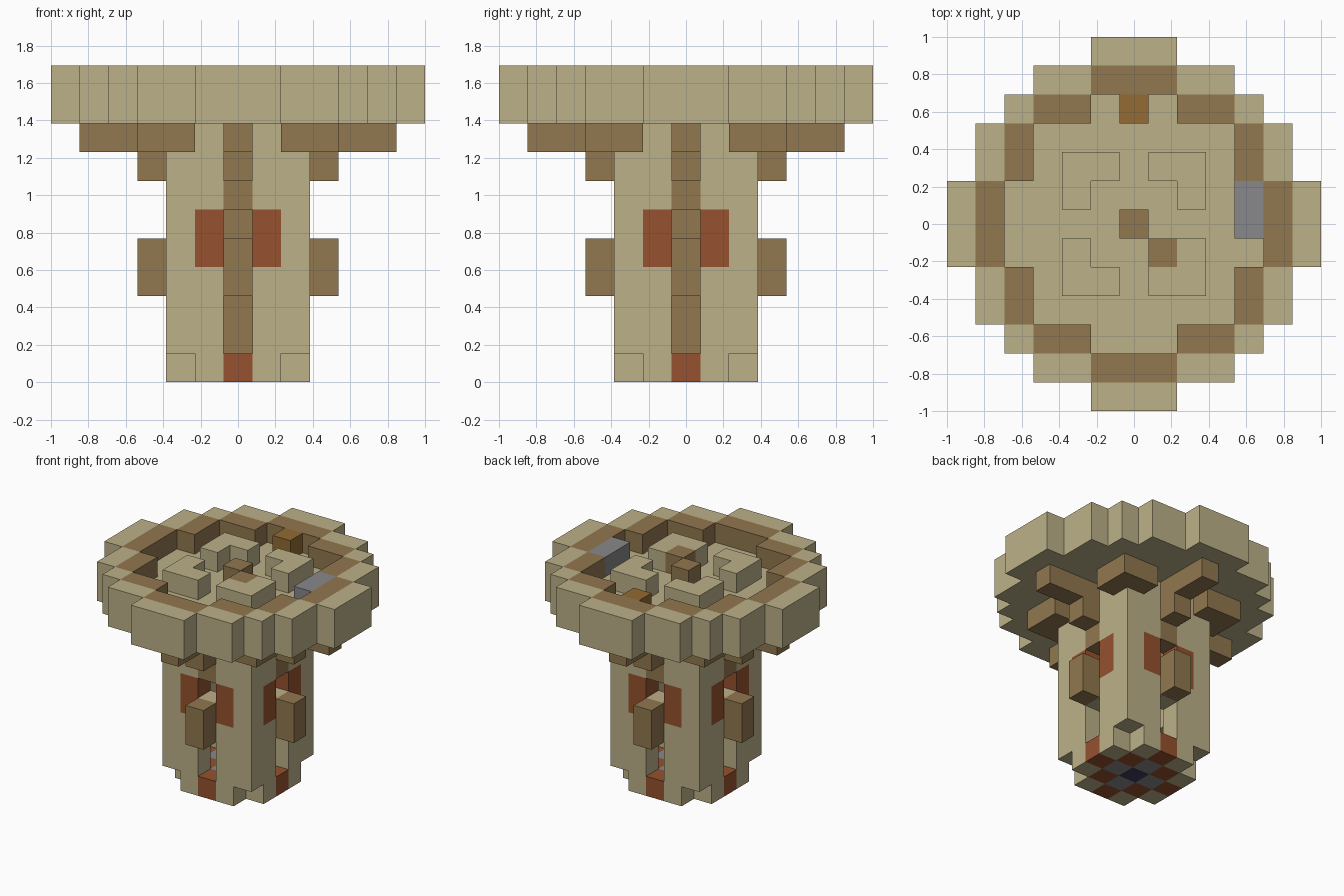
import bpy
import bmesh
from mathutils import Vector

UNIT = 2 / 13  # edge of one building block

if "Cube" in bpy.data.objects:
    bpy.data.objects.remove(bpy.data.objects["Cube"], do_unlink=True)


def make_material(name, rgb):
    """Flat colour from 0-255 display values, stored as linear."""
    lin = [((c / 255 + 0.055) / 1.055) ** 2.4 for c in rgb]
    mat = bpy.data.materials.new(name)
    mat.use_nodes = True
    mat.diffuse_color = (*lin, 1)
    bsdf = mat.node_tree.nodes["Principled BSDF"]
    bsdf.inputs["Base Color"].default_value = (*lin, 1)
    bsdf.inputs["Roughness"].default_value = 0.9
    return mat


SAND = make_material("sandstone", (188, 177, 137))
WOOD = make_material("brown_wood", (145, 119, 79))
CLAY = make_material("red_clay", (150, 81, 46))
AMBER = make_material("amber_wood", (147, 107, 51))
GREY = make_material("grey_stone", (136, 135, 138))
INDIGO = make_material("dark_indigo", (62, 58, 92))

parts = {}   # name -> (material, cells)
owner = {}   # cell -> part name, later parts replace earlier ones


def box(xs, ys, zs):
    """Cells of a block, with inclusive ranges about the centre axis."""
    return {(x, y, z)
            for x in range(xs[0], xs[1] + 1)
            for y in range(ys[0], ys[1] + 1)
            for z in range(zs[0], zs[1] + 1)}


def around(cells):
    """Repeat cells in four quarter turns."""
    out = set()
    for x, y, z in cells:
        out |= {(x, y, z), (-y, x, z), (-x, -y, z), (y, -x, z)}
    return out


def add(name, mat, cells):
    parts[name] = mat
    for c in cells:
        owner[c] = name


def carve(cells):
    for c in cells:
        owner.pop(c, None)


def disc(reach, z):
    """Stepped round slab; reach[d] is the half width at distance d."""
    return {(x, y, z) for y in range(1 - len(reach), len(reach))
            for x in range(-reach[abs(y)], reach[abs(y)] + 1)}


OUTER = [6, 6, 5, 5, 4, 3, 1]
MIDDLE = [5, 5, 4, 4, 3, 1]
INNER = [4, 4, 3, 3, 1]

# Hollow tower with doors, window slots and notched foot
add("tower_wall", SAND, box((-2, 2), (-2, 2), (0, 8)))
carve(box((-1, 1), (-1, 1), (1, 8)))
carve(around(box((2, 2), (0, 0), (1, 2))))
carve(around(box((2, 2), (0, 0), (5, 5))))
carve(around(box((2, 2), (2, 2), (0, 0))))
add("window_panels", CLAY, around(box((2, 2), (1, 1), (4, 5)) | box((2, 2), (-1, -1), (4, 5))))
add("window_lintels", WOOD, around(box((2, 2), (0, 0), (6, 6))))

# Patterned floor
add("floor_tiles", CLAY, around({(2, 0, 0), (1, 1, 0)}))
add("floor_cross", GREY, around({(1, 0, 0)}))
add("floor_centre", INDIGO, {(0, 0, 0)})

# Timber on the outside of the tower
add("wall_posts", WOOD, around(box((3, 3), (0, 0), (3, 4))))
add("roof_brackets", WOOD, around(box((3, 3), (0, 0), (7, 7)) | box((3, 5), (0, 0), (8, 8))))
add("corner_brackets", WOOD, around(box((2, 3), (2, 3), (8, 8)) - {(2, 2, 8)}))

# Wide platform and its two-tone parapet
floor = disc(OUTER, 9)
parapet = disc(OUTER, 10) - disc(MIDDLE, 10)
add("platform", SAND, floor)
add("parapet_outer", SAND, parapet)
add("parapet_inner", WOOD, disc(MIDDLE, 10) - disc(INNER, 10))

# Blocks standing on the platform
add("corner_kerbs", SAND, around({(2, 2, 10), (1, 2, 10), (2, 1, 10)}))
add("kerb_infill", WOOD, {(1, -1, 10)})
add("amber_block", AMBER, {(0, 4, 10)})
add("grey_bench", GREY, {(4, 0, 10), (4, 1, 10)})
add("central_pillar", WOOD, box((0, 0), (0, 0), (1, 10)))

DIRECTIONS = [Vector(d) for d in ((1, 0, 0), (-1, 0, 0), (0, 1, 0),
                                  (0, -1, 0), (0, 0, 1), (0, 0, -1))]


def build(name, mat):
    """Mesh the open sides of a part's blocks and merge flat areas."""
    bm = bmesh.new()
    for cell in (c for c, n in owner.items() if n == name):
        mid = Vector(cell) + Vector((0, 0, 0.5))
        for d in DIRECTIONS:
            if tuple(int(v) for v in Vector(cell) + d) in owner:
                continue
            u = Vector((d.y, d.z, d.x))
            v = d.cross(u)
            corners = [mid + (d + u * a + v * b) / 2
                       for a, b in ((-1, -1), (1, -1), (1, 1), (-1, 1))]
            bm.faces.new([bm.verts.new(p * UNIT) for p in corners])
    bmesh.ops.remove_doubles(bm, verts=bm.verts, dist=UNIT / 100)
    bmesh.ops.dissolve_limit(bm, angle_limit=0.01, verts=bm.verts, edges=bm.edges)
    mesh = bpy.data.meshes.new(name)
    bm.to_mesh(mesh)
    bm.free()
    mesh.materials.append(mat)
    obj = bpy.data.objects.new(name, mesh)
    bpy.context.collection.objects.link(obj)


for part_name, part_mat in parts.items():
    build(part_name, part_mat)
